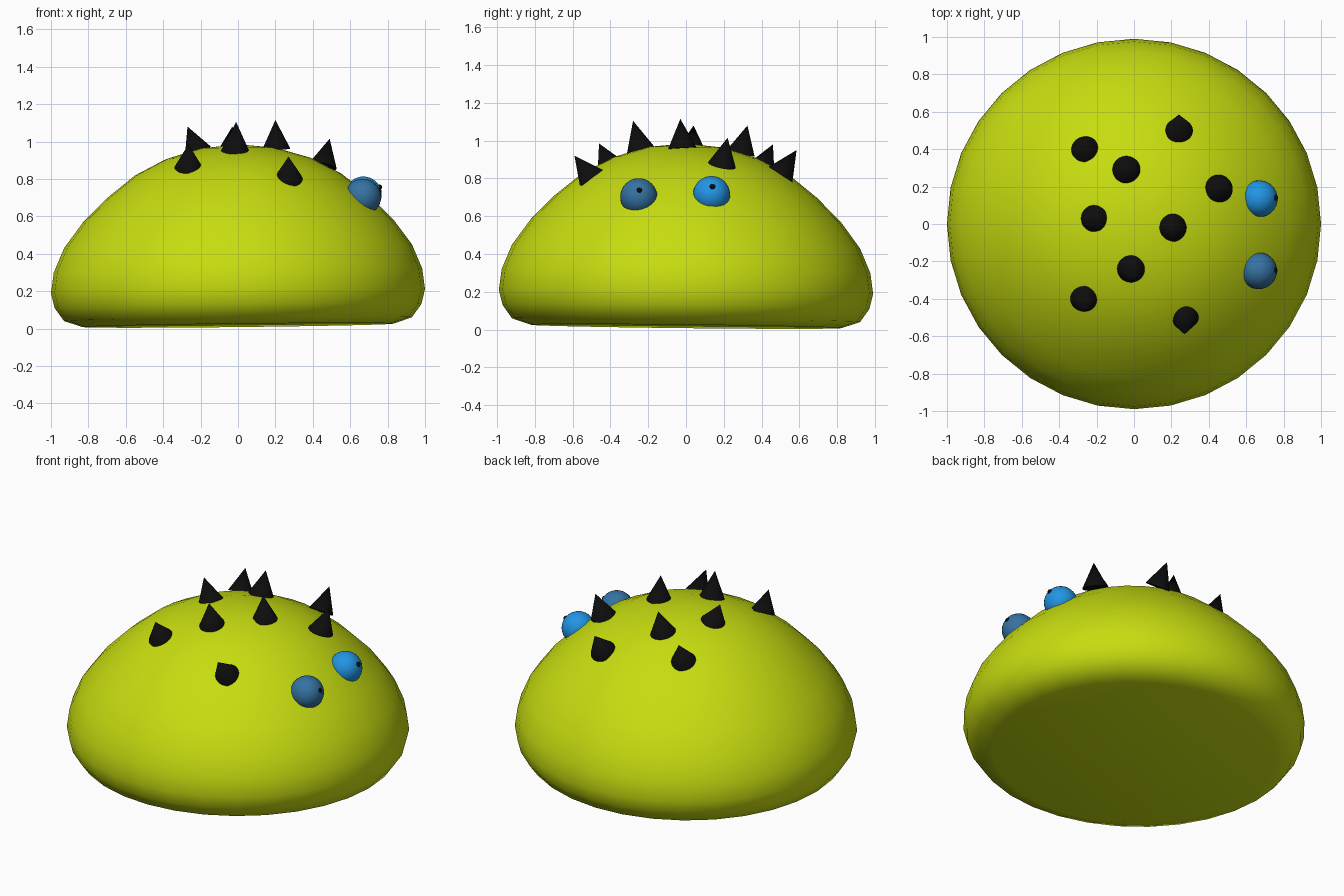
import bpy, bmesh, math
from mathutils import Vector

if "Cube" in bpy.data.objects:
    bpy.data.objects.remove(bpy.data.objects["Cube"])


def material(name, rgb):
    m = bpy.data.materials.new(name)
    m.diffuse_color = (*rgb, 1)
    m.use_nodes = True
    m.node_tree.nodes["Principled BSDF"].inputs["Base Color"].default_value = m.diffuse_color
    return m


lime = material("lime", (0.57, 0.72, 0.005))
black = material("black", (0.004, 0.004, 0.004))
bright_blue = material("bright blue", (0.016, 0.30, 0.77))
dull_blue = material("dull blue", (0.035, 0.17, 0.36))


def finish(name, bm, mat, angle=180):
    bmesh.ops.recalc_face_normals(bm, faces=bm.faces)
    mesh = bpy.data.meshes.new(name)
    bm.to_mesh(mesh)
    bm.free()
    mesh.materials.append(mat)
    ob = bpy.data.objects.new(name, mesh)
    bpy.context.collection.objects.link(ob)
    bpy.ops.object.select_all(action='DESELECT')
    ob.select_set(True)
    bpy.context.view_layer.objects.active = ob
    bpy.ops.object.shade_smooth_by_angle(angle=math.radians(angle))
    return ob


# Domed body: a revolved profile, leaning very slightly
profile = [(0.83, 0.017), (0.93, 0.05), (0.98, 0.12), (1.0, 0.2), (0.985, 0.31),
           (0.93, 0.44), (0.83, 0.575), (0.70, 0.705), (0.55, 0.825),
           (0.385, 0.91), (0.2, 0.965)]
SEG = 32
bm = bmesh.new()
rings = []
for r, z in profile:
    ring = []
    for i in range(SEG):
        a = 2 * math.pi * i / SEG
        ring.append(bm.verts.new((r * math.cos(a), 0.99 * r * math.sin(a), z)))
    rings.append(ring)
bottom = bm.verts.new((0, 0, 0.017))
top = bm.verts.new((0, 0, 0.985))
for i in range(SEG):
    j = (i + 1) % SEG
    for lo, hi in zip(rings, rings[1:]):
        bm.faces.new((lo[i], lo[j], hi[j], hi[i]))
    bm.faces.new((bottom, rings[0][j], rings[0][i]))
    bm.faces.new((top, rings[-1][i], rings[-1][j]))
for v in bm.verts:
    v.co.z += 0.011 * v.co.x - 0.011 * v.co.y
finish("body", bm, lime)

# Spikes: base centre and tip of each cone
spikes = [((-0.26, 0.40, 0.85), (-0.27, 0.46, 0.98)),
          ((-0.04, 0.29, 0.935), (-0.03, 0.325, 1.08)),
          ((0.24, 0.50, 0.82), (0.24, 0.585, 0.95)),
          ((0.455, 0.19, 0.87), (0.49, 0.22, 1.015)),
          ((-0.215, 0.03, 0.945), (-0.27, 0.04, 1.08)),
          ((0.205, -0.02, 0.96), (0.20, -0.03, 1.115)),
          ((-0.015, -0.24, 0.95), (-0.01, -0.28, 1.105)),
          ((-0.265, -0.40, 0.86), (-0.265, -0.46, 0.985)),
          ((0.27, -0.50, 0.80), (0.27, -0.59, 0.92))]
for n, (base, tip) in enumerate(spikes):
    base, tip = Vector(base), Vector(tip)
    axis = tip - base
    bm = bmesh.new()
    bmesh.ops.create_cone(bm, cap_ends=True, segments=32, radius1=0.075,
                          radius2=0, depth=axis.length)
    ob = finish(f"spike_{n + 1}", bm, black, 40)
    ob.location = (base + tip) / 2
    ob.rotation_mode = 'QUATERNION'
    ob.rotation_quaternion = axis.to_track_quat('Z', 'Y')


# Eyes and pupils
def ball(name, centre, radius, mat):
    bm = bmesh.new()
    bmesh.ops.create_uvsphere(bm, u_segments=32, v_segments=16, radius=radius)
    finish(name, bm, mat).location = centre


ball("left_eye", (0.67, 0.135, 0.715), 0.098, bright_blue)
ball("right_eye", (0.667, -0.25, 0.703), 0.098, dull_blue)
ball("left_pupil", (0.755, 0.14, 0.756), 0.015, black)
ball("right_pupil", (0.752, -0.247, 0.736), 0.015, black)
